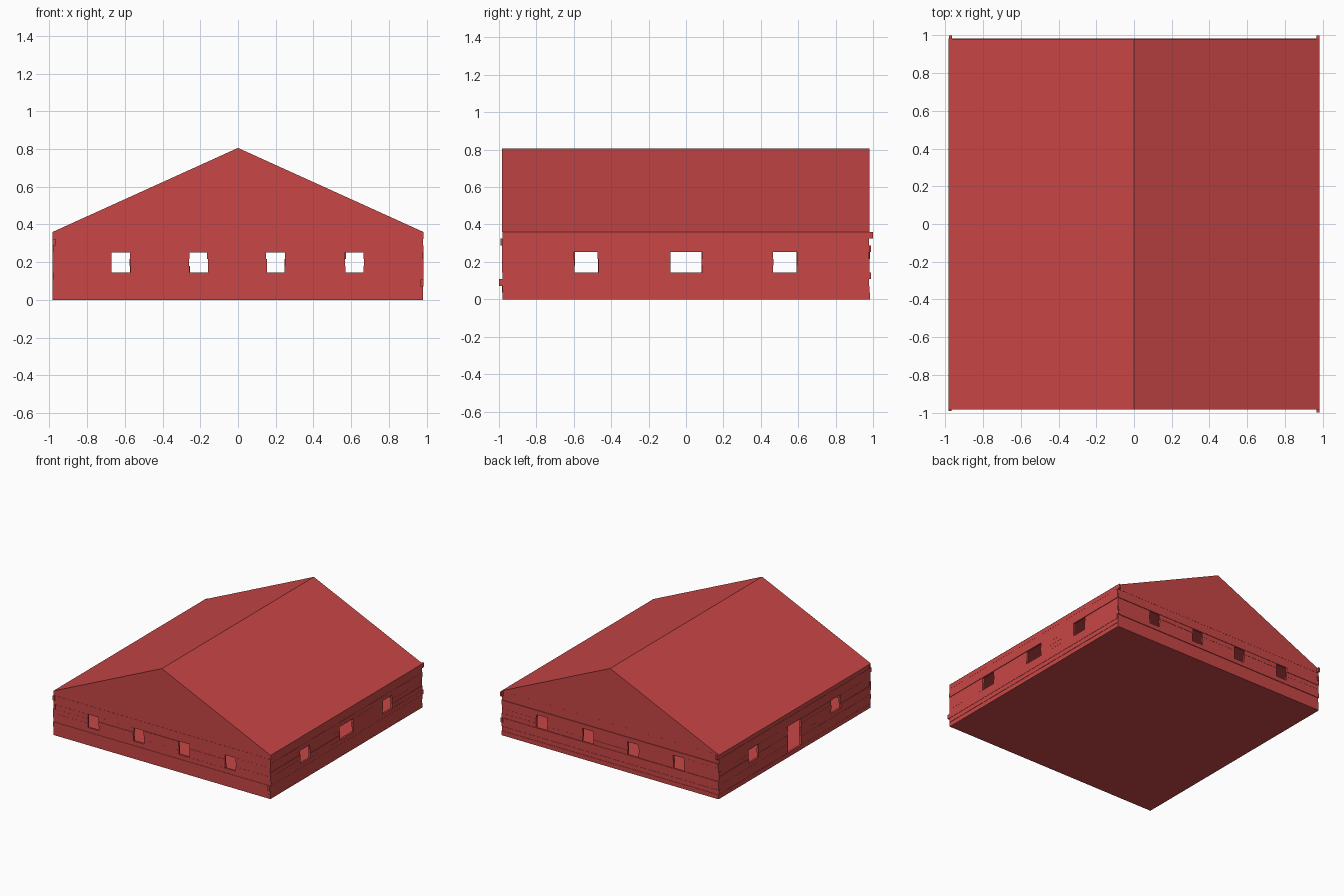
import bpy, bmesh, random

if "Cube" in bpy.data.objects:
    bpy.data.objects.remove(bpy.data.objects["Cube"])
random.seed(4)

red = bpy.data.materials.new("red_paint")
red.diffuse_color = (0.58, 0.062, 0.06, 1)
red.use_nodes = True
red.node_tree.nodes["Principled BSDF"].inputs["Base Color"].default_value = red.diffuse_color

COURSE = 0.036      # board height
ROWS = 10
THICK = 0.016
EDGE = 0.981        # outer wall face


def finish(name, bm):
    bmesh.ops.recalc_face_normals(bm, faces=bm.faces)
    mesh = bpy.data.meshes.new(name)
    bm.to_mesh(mesh)
    bm.free()
    mesh.materials.append(red)
    obj = bpy.data.objects.new(name, mesh)
    bpy.context.collection.objects.link(obj)
    return obj


def box(bm, lo, hi):
    verts = bmesh.ops.create_cube(bm, size=1)["verts"]
    for v in verts:
        v.co = [(lo[i] + hi[i]) / 2 + v.co[i] * (hi[i] - lo[i]) for i in range(3)]


def wall(name, axis, side, openings, ends):
    """Stack of boards running along axis; openings are (start, end, first_row, last_row)."""
    bm = bmesh.new()
    for row in range(ROWS):
        first, last = -EDGE - random.uniform(0, 0.004), EDGE - random.uniform(0, 0.004)
        if row in ends:
            first, last = ends[row]
        cuts = [first]
        for a, b, r0, r1 in openings:
            if r0 <= row <= r1:
                cuts += [a + random.uniform(-0.003, 0.003), b + random.uniform(-0.003, 0.003)]
        cuts.append(last)
        for a, b in zip(cuts[::2], cuts[1::2]):
            face = side * (EDGE + random.uniform(-0.002, 0.004))
            inner = face - side * THICK
            lo, hi = [0, 0, row * COURSE], [0, 0, (row + 1) * COURSE]
            lo[axis], hi[axis] = a, b
            lo[1 - axis], hi[1 - axis] = min(face, inner), max(face, inner)
            box(bm, lo, hi)
    return finish(name, bm)


# Log walls with window gaps, and a doorway on the left
gable_windows = [(x - 0.048, x + 0.048, 4, 6) for x in (-0.62, -0.21, 0.20, 0.618)]
side_windows = [(-0.595, -0.47, 4, 6), (-0.085, 0.085, 4, 6), (0.465, 0.59, 4, 6)]
left_openings = [side_windows[0], (-0.085, 0.085, 1, 6), side_windows[2]]

wall("front_wall", 0, -1, gable_windows, {})
wall("back_wall", 0, 1, gable_windows, {})
wall("right_wall", 1, 1, side_windows, {2: (-1.0, 0.975), 3: (-0.98, 0.99), 9: (-0.98, 1.0)})
wall("left_wall", 1, -1, left_openings, {7: (-0.982, 0.988), 8: (-0.992, 0.975), 9: (-0.98, 1.0)})

# Floor slab
bm = bmesh.new()
box(bm, (-0.98, -0.98, 0), (0.98, 0.976, 0.012))
finish("floor", bm)

# Gabled roof, a triangular profile extruded front to back
bm = bmesh.new()
tri = bm.faces.new([bm.verts.new(p) for p in
                    ((-0.984, -0.984, 0.36), (0.984, -0.984, 0.36), (0, -0.984, 0.806))])
new = bmesh.ops.extrude_face_region(bm, geom=[tri])["geom"]
bmesh.ops.translate(bm, vec=(0, 1.964, 0),
                    verts=[g for g in new if isinstance(g, bmesh.types.BMVert)])
finish("roof", bm)
